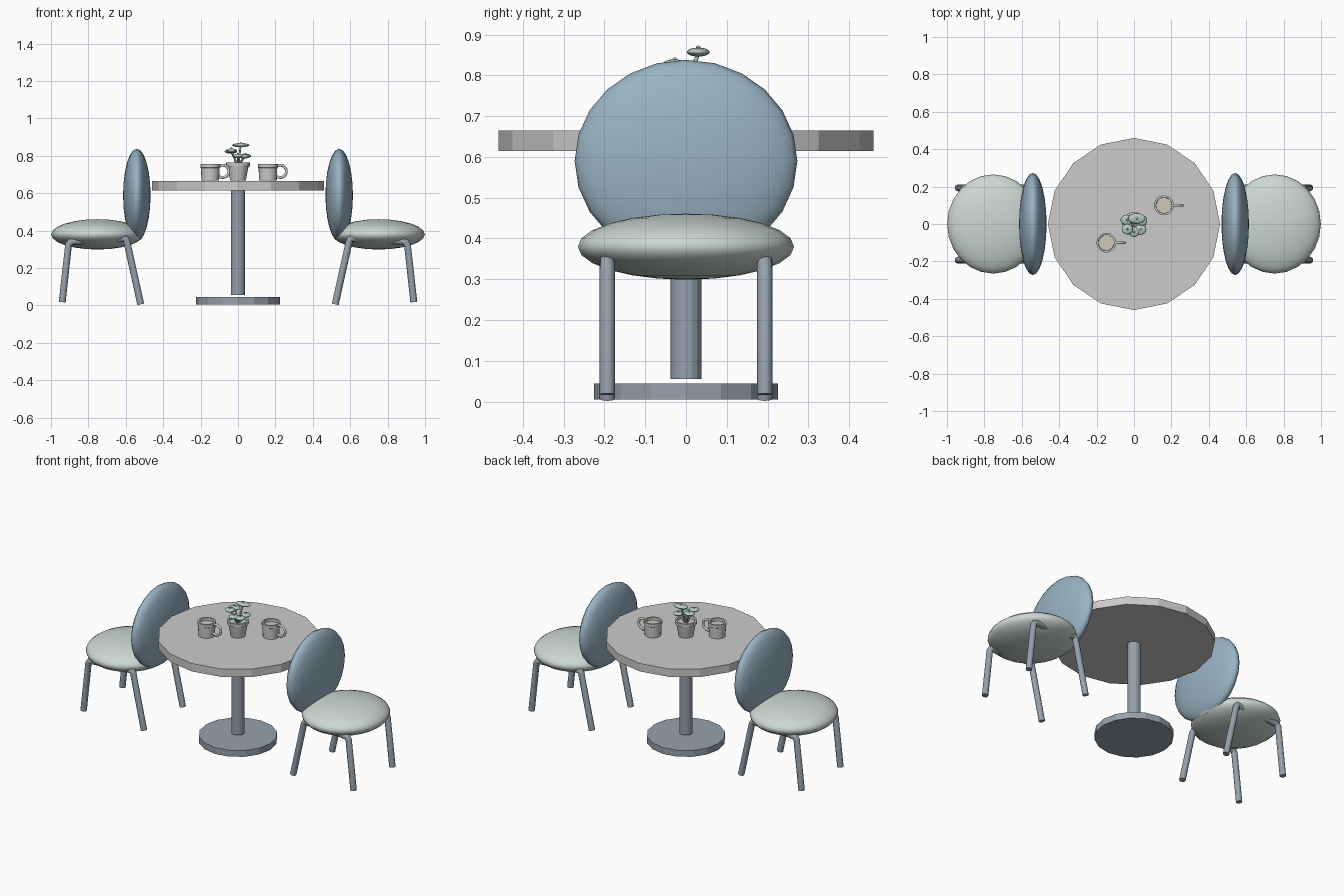
import bpy
import math

if "Cube" in bpy.data.objects:
    bpy.data.objects.remove(bpy.data.objects["Cube"])


def material(name, rgb):
    m = bpy.data.materials.new(name)
    m.diffuse_color = (*rgb, 1)
    m.use_nodes = True
    m.node_tree.nodes["Principled BSDF"].inputs["Base Color"].default_value = m.diffuse_color
    return m


SEAT = material("pale_green", (0.60, 0.68, 0.65))
BACK = material("soft_blue", (0.32, 0.45, 0.55))
METAL = material("blue_grey", (0.30, 0.36, 0.42))
LEAF = material("leaf_green", (0.45, 0.60, 0.52))
DRINK = material("cream", (0.62, 0.58, 0.47))


def finish(ob, name, mat=None, smooth=None):
    ob.name = name
    if mat:
        ob.data.materials.append(mat)
    if smooth:
        bpy.ops.object.select_all(action='DESELECT')
        ob.select_set(True)
        bpy.context.view_layer.objects.active = ob
        bpy.ops.object.shade_smooth_by_angle(angle=math.radians(smooth))
    return ob


def cylinder(name, r, z0, z1, x=0, y=0, sides=16, mat=None):
    bpy.ops.mesh.primitive_cylinder_add(vertices=sides, radius=r, depth=z1 - z0,
                                        location=(x, y, (z0 + z1) / 2))
    return finish(bpy.context.object, name, mat)


def ellipsoid(name, loc, size, mat, segs=24, rings=12, tilt=(0, 0, 0)):
    bpy.ops.mesh.primitive_uv_sphere_add(segments=segs, ring_count=rings, radius=1,
                                         location=loc, rotation=tilt)
    ob = bpy.context.object
    ob.scale = size
    return finish(ob, name, mat, 60)


def tube(name, pts, r, mat=None):
    cu = bpy.data.curves.new(name, 'CURVE')
    cu.dimensions = '3D'
    cu.bevel_depth = r
    cu.bevel_resolution = 4
    cu.use_fill_caps = True
    sp = cu.splines.new('POLY')
    sp.points.add(len(pts) - 1)
    for p, co in zip(sp.points, pts):
        p.co = (*co, 1)
    ob = bpy.data.objects.new(name, cu)
    bpy.context.collection.objects.link(ob)
    bpy.ops.object.select_all(action='DESELECT')
    ob.select_set(True)
    bpy.context.view_layer.objects.active = ob
    bpy.ops.object.convert(target='MESH')
    return finish(bpy.context.object, name, mat, 50)


def lathe(name, profile, x, y, sides=20):
    n = len(profile)
    verts = [(r * math.cos(2 * math.pi * i / sides), r * math.sin(2 * math.pi * i / sides), z)
             for i in range(sides) for r, z in profile]
    faces = [(i * n + j, (i + 1) % sides * n + j, (i + 1) % sides * n + j + 1, i * n + j + 1)
             for i in range(sides) for j in range(n - 1)]
    faces.append([i * n for i in reversed(range(sides))])
    faces.append([i * n + n - 1 for i in range(sides)])
    me = bpy.data.meshes.new(name)
    me.from_pydata(verts, [], faces)
    ob = bpy.data.objects.new(name, me)
    ob.location = (x, y, 0)
    bpy.context.collection.objects.link(ob)
    return finish(ob, name, None, 35)


# Table
cylinder("table_top", 0.46, 0.615, 0.665)
cylinder("table_column", 0.0375, 0.055, 0.615, mat=METAL)
cylinder("table_base", 0.225, 0.005, 0.045, mat=METAL)

# Chairs, backs towards the table
for side, s in (("right", 1), ("left", -1)):
    ellipsoid(side + "_seat", (s * 0.752, 0, 0.38), (0.247, 0.265, 0.081), SEAT)
    # the flattened disc has its pole along x
    ellipsoid(side + "_backrest", (s * 0.541, 0, 0.59), (0.248, 0.273, 0.0735), BACK,
              tilt=(0, math.pi / 2, 0))
    for y in (-0.193, 0.193):
        # bent leg frame: outer foot, under the seat, inner foot
        path = [(0.94, 0.018), (0.906, 0.325), (0.897, 0.338), (0.88, 0.343),
                (0.75, 0.35), (0.615, 0.358), (0.602, 0.357), (0.595, 0.345), (0.52, 0.006)]
        tube(side + "_leg_frame", [(s * x, y, z) for x, z in path], 0.0185, METAL)

# Mugs
for x, y in ((-0.148, -0.10), (0.16, 0.10)):
    lathe("mug", [(0.047, 0.667), (0.050, 0.735), (0.053, 0.737), (0.053, 0.755),
                  (0.043, 0.755), (0.041, 0.68)], x, y)
    cylinder("mug_drink", 0.042, 0.728, 0.738, x, y, 20, DRINK)
    arc = [math.radians(a) for a in range(-130, 131, 20)]
    tube("mug_handle", [(x + 0.066 + 0.033 * math.cos(a), y, 0.717 + 0.033 * math.sin(a))
                        for a in arc], 0.0075)

# Plant pot with rim and soil
lathe("plant_pot", [(0.042, 0.667), (0.056, 0.742), (0.063, 0.744), (0.064, 0.765),
                    (0.053, 0.765), (0.051, 0.75)], 0, 0)

# Stems and round leaves
leaves = [(0.015, 0.030, 0.857, 0.047), (-0.038, 0.022, 0.823, 0.034),
          (0.042, 0.018, 0.800, 0.028), (-0.036, -0.028, 0.828, 0.030),
          (0.034, -0.030, 0.797, 0.032), (0.0, -0.042, 0.800, 0.028)]
for x, y, z, w in leaves:
    tube("stem", [(x * 0.2, y * 0.2, 0.75), (x * 0.5, y * 0.5, (z + 0.75) / 2), (x, y, z)], 0.005, LEAF)
    ellipsoid("leaf", (x, y, z), (w, 0.028, 0.011), LEAF, 16, 8)
    ellipsoid("leaf_tip", (x, y, z + 0.010), (0.006, 0.006, 0.006), LEAF, 8, 6)
